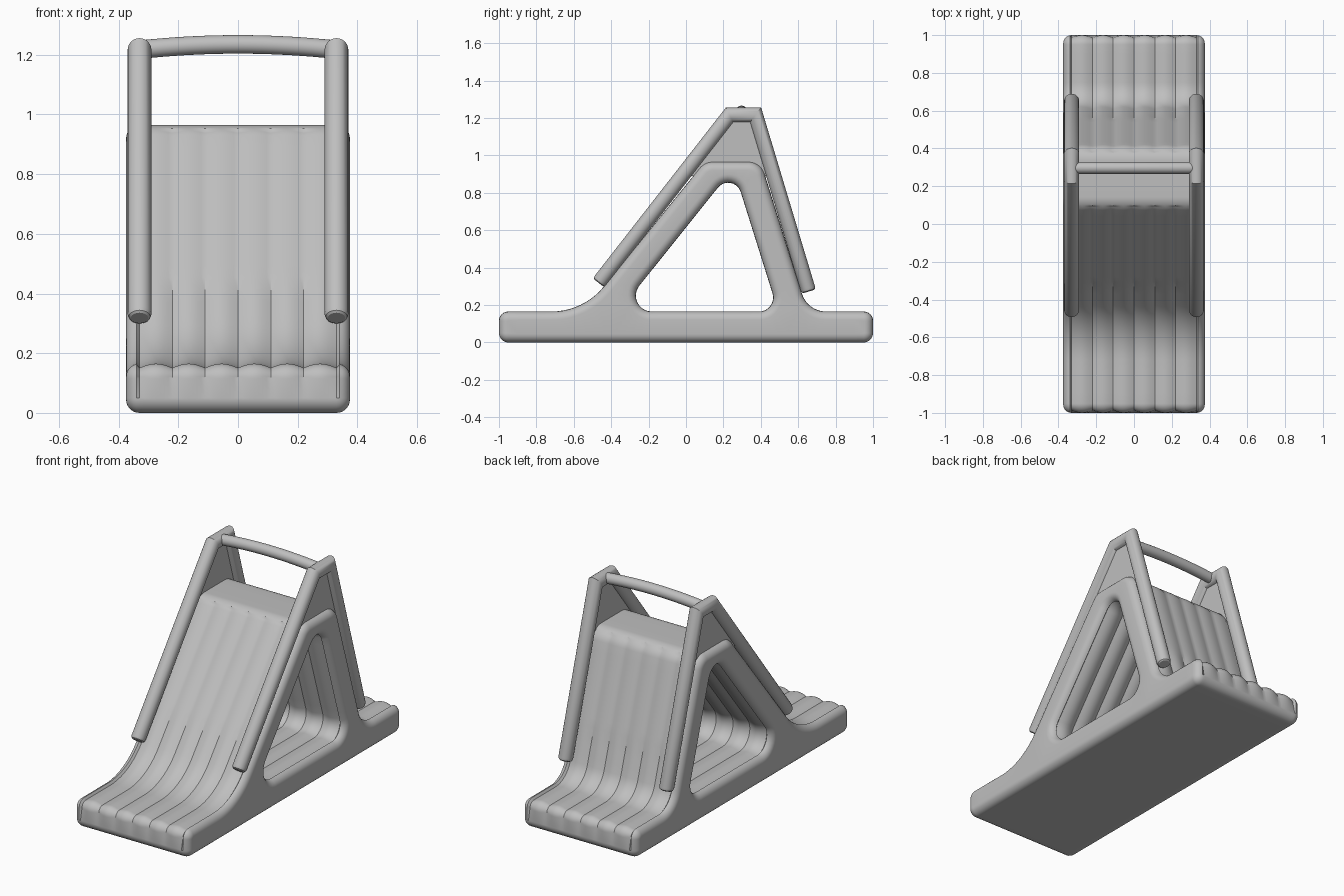
import bpy, bmesh
from math import sin, cos, pi, tan, radians
from mathutils import Vector

cube = bpy.data.objects.get("Cube")
if cube:
    bpy.data.objects.remove(cube, do_unlink=True)

GREY = (0.52, 0.52, 0.52, 1)
grey = bpy.data.materials.new("soft grey vinyl")
grey.use_nodes = True
grey.diffuse_color = GREY
grey.node_tree.nodes["Principled BSDF"].inputs["Base Color"].default_value = GREY
X = Vector((1, 0, 0))


def finish(bm, name):
    bmesh.ops.recalc_face_normals(bm, faces=bm.faces)
    me = bpy.data.meshes.new(name)
    bm.to_mesh(me)
    bm.free()
    me.materials.append(grey)
    ob = bpy.data.objects.new(name, me)
    bpy.context.collection.objects.link(ob)
    bpy.ops.object.select_all(action='DESELECT')
    ob.select_set(True)
    bpy.context.view_layer.objects.active = ob
    bpy.ops.object.shade_smooth_by_angle(angle=radians(32))
    return ob


def rounded_loop(corners, step=0.05):
    """Closed side outline with a true arc at each (y, z, radius) corner."""
    pts = [Vector((0, y, z)) for y, z, r in corners]
    arcs = []
    for i, p in enumerate(pts):
        a = (pts[i - 1] - p).normalized()
        b = (pts[(i + 1) % len(pts)] - p).normalized()
        half, r = a.angle(b) / 2, corners[i][2]
        mid = (a + b).normalized()
        centre = p + mid * r / sin(half)
        across = (b - a).normalized()
        sweep = pi / 2 - half
        arcs.append([centre + r * (across * sin(q) - mid * cos(q))
                     for q in (sweep * (k / 5 - 1) for k in range(11))])
    loop = []
    for i, arc in enumerate(arcs):
        loop += arc
        nxt = arcs[(i + 1) % len(arcs)][0]
        n = max(1, int((nxt - arc[-1]).length / step))
        loop += [arc[-1].lerp(nxt, k / n) for k in range(1, n)]
    return loop


def inward(loop):
    """Direction into the material, left of travel, at each outline point."""
    n = len(loop)
    return [X.cross((loop[(i + 1) % n] - loop[i - 1]).normalized()) for i in range(n)]


def bridge(bm, a, b):
    for i in range(len(a)):
        j = (i + 1) % len(a)
        bm.faces.new((a[i], a[j], b[j], b[i]))


# Inflated body: ribbed across its width, rounded over at both sides
RIB, HALF, SIDE, ROUND = 0.11, 0.33, 0.045, 0.045
outer = rounded_loop([(-1, 0, .05), (1, 0, .05), (1, .165, .05), (.65, .165, .135),
                      (.40, .965, .09), (.10, .965, .09), (-.548, .165, .36),
                      (-1, .165, .05)])
hole = rounded_loop([(-.36, .165, .085), (.253, .93, .07), (.493, .165, .075)])


def outer_depth(p):
    if p.z < 0.1 or p.z > 0.95:
        return 0
    return 0.014 if p.z < 0.42 else 0.007


def hole_depth(p):
    return 0.014


# Stations hold x, the rounding inset and the strength of the rib groove
stations = []
for k in range(49):
    x = -HALF + 2 * HALF * k / 48
    stations.append((x, 0, 1 - abs(sin(pi * x / RIB))))
edge = [(HALF + SIDE * sin(a), ROUND * (1 - cos(a)), 0)
        for a in (pi / 2 * k / 7 for k in range(1, 8))]
stations = [(-x, d, g) for x, d, g in reversed(edge)] + stations + edge

bm = bmesh.new()
ends = {0: [], len(stations) - 1: []}
for loop, depth in ((outer, outer_depth), (hole, hole_depth)):
    dirs, last = inward(loop), None
    for s, (x, inset, groove) in enumerate(stations):
        ring = [bm.verts.new(p + X * x + d * (inset + groove * depth(p)))
                for p, d in zip(loop, dirs)]
        if last:
            bridge(bm, last, ring)
        if s in ends:
            ends[s].append(ring)
        last = ring
for rings in ends.values():
    edges = [bm.edges.get((r[i - 1], r[i])) for r in rings for i in range(len(r))]
    bmesh.ops.triangle_fill(bm, edges=edges, use_beauty=True)
finish(bm, "inflatable_slide_body")


def tube(name, path, axis, radius, sides=24):
    """Mitred round tube along a flat path; axis is normal to its plane."""
    # Ease the two ends so that their rims are soft
    a, b = path[0], path[-1]
    da, db = (path[1] - a).normalized(), (path[-2] - b).normalized()
    path = [a, a + da * .005, a + da * .018] + path[1:-1] + [b + db * .018, b + db * .005, b]
    scale = [.72, .9] + [1] * (len(path) - 4) + [.9, .72]
    bm, rings = bmesh.new(), []
    for i, p in enumerate(path):
        t1 = (p - path[i - 1]).normalized() if i else da
        t2 = (path[i + 1] - p).normalized() if i < len(path) - 1 else t1
        t = (t1 + t2).normalized()
        m = t.cross(axis) / t.dot(t1)
        r = radius * scale[i]
        rings.append([bm.verts.new(p + r * (m * cos(q) + axis * sin(q)))
                      for q in (2 * pi * k / sides for k in range(sides))])
    for u, v in zip(rings, rings[1:]):
        bridge(bm, u, v)
    bm.faces.new(rings[0])
    bm.faces.new(rings[-1])
    finish(bm, name)


# Side rails with triangular gusset panels under their peaks
rail_path = [(-.467, .318), (.233, 1.216), (.372, 1.216), (.656, .272)]
panel_shape = [(.233, 1.216), (.372, 1.216), (.47, .89), (-.02, .89)]
for side, sx in (("left", HALF), ("right", -HALF)):
    tube(side + "_rail", [Vector((sx, y, z)) for y, z in rail_path], X, 0.04)
    bm = bmesh.new()
    face = bm.faces.new([bm.verts.new((sx - .01, y, z)) for y, z in panel_shape])
    new = bmesh.ops.extrude_face_region(bm, geom=[face])["geom"]
    bmesh.ops.translate(bm, vec=X * .02, verts=[v for v in new if isinstance(v, bmesh.types.BMVert)])
    finish(bm, side + "_gusset_panel")

# Gently arched bar joining the rail peaks
arch = [Vector((HALF * u, .297, 1.235 - .018 * u * u)) for u in (k / 8 - 1 for k in range(17))]
tube("top_crossbar", arch, Vector((0, 1, 0)), 0.031)
